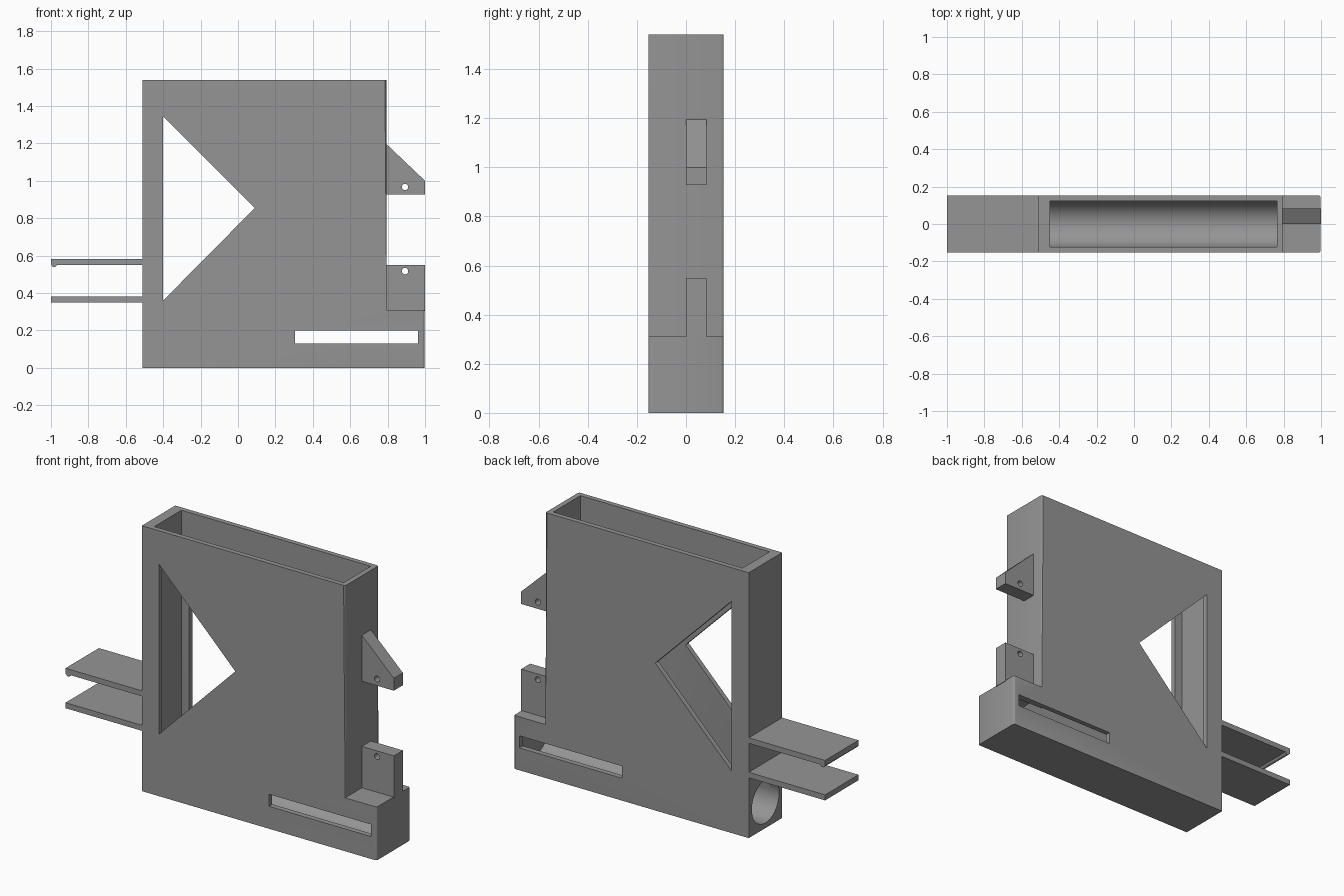
import bpy, bmesh, math
from mathutils import Matrix, Vector

if "Cube" in bpy.data.objects:
    bpy.data.objects.remove(bpy.data.objects["Cube"])

grey = bpy.data.materials.new("mid_grey")
grey.diffuse_color = (0.3, 0.3, 0.3, 1)
grey.use_nodes = True
grey.node_tree.nodes["Principled BSDF"].inputs["Base Color"].default_value = grey.diffuse_color
W = 0.153  # half depth of the body


def finish(name, bm):
    bmesh.ops.recalc_face_normals(bm, faces=bm.faces)
    me = bpy.data.meshes.new(name)
    bm.to_mesh(me)
    bm.free()
    me.materials.append(grey)
    ob = bpy.data.objects.new(name, me)
    bpy.context.collection.objects.link(ob)
    return ob


def prism(name, pts, y0, y1, round_x=()):
    """Extrude an XZ outline along y, optionally rounding edges lying on the x planes."""
    bm = bmesh.new()
    face = bm.faces.new([bm.verts.new((x, y0, z)) for x, z in pts])
    ext = bmesh.ops.extrude_face_region(bm, geom=[face])
    bmesh.ops.translate(bm, vec=(0, y1 - y0, 0),
                        verts=[v for v in ext["geom"] if isinstance(v, bmesh.types.BMVert)])
    bmesh.ops.recalc_face_normals(bm, faces=bm.faces)
    edges = [e for e in bm.edges for rx in round_x
             if all(abs(v.co.x - rx) < 1e-4 for v in e.verts)
             and abs(e.verts[0].co.z - e.verts[1].co.z) > 0.1]
    if edges:
        bmesh.ops.bevel(bm, geom=edges, offset=0.01, segments=3, profile=0.5, affect='EDGES')
    return finish(name, bm)


def rect(x0, x1, z0, z1):
    return [(x0, z0), (x1, z0), (x1, z1), (x0, z1)]


def cylinder(name, a, b, r, segments):
    a, b = Vector(a), Vector(b)
    bm = bmesh.new()
    rot = (b - a).to_track_quat('Z', 'Y').to_matrix().to_4x4()
    bmesh.ops.create_cone(bm, cap_ends=True, segments=segments, radius1=r, radius2=r,
                          depth=(b - a).length, matrix=Matrix.Translation((a + b) / 2) @ rot)
    return finish(name, bm)


def cut(ob, *cutters):
    for c in cutters:
        m = ob.modifiers.new(c.name, 'BOOLEAN')
        m.operation, m.solver, m.object = 'DIFFERENCE', 'EXACT', c
    dg = bpy.context.evaluated_depsgraph_get()
    me = bpy.data.meshes.new_from_object(ob.evaluated_get(dg))
    ob.modifiers.clear()
    ob.data = me
    for c in cutters:
        bpy.data.objects.remove(c)
    bpy.ops.object.select_all(action='DESELECT')
    ob.select_set(True)
    bpy.context.view_layer.objects.active = ob
    bpy.ops.object.shade_smooth_by_angle(angle=math.radians(35))


# Hollow magazine body with a foot on the right
body = prism("body", [(-0.51, 0), (0.997, 0), (0.997, 0.31), (0.795, 0.31),
                      (0.795, 1.54), (-0.51, 1.54)], -W, W, round_x=(0.795, 0.997))
cut(body,
    prism("hopper_cavity", rect(-0.45, 0.765, 0.155, 1.7), -0.124, 0.124),
    cylinder("bore", (-0.6, 0, 0.155), (0.967, 0, 0.155), 0.125, 64),
    prism("triangle_window", [(-0.4, 0.36), (0.09, 0.855), (-0.4, 1.345)], -0.3, 0.3),
    prism("slot", rect(0.305, 0.962, 0.13, 0.2), -0.3, 0.3))

# Drilled lugs on the right
lugs = [("upper_lug", [(0.79, 0.928), (1, 0.928), (1, 1.0), (0.79, 1.2)], 0.967),
        ("lower_lug", rect(0.79, 1.0, 0.305, 0.55), 0.517)]
for name, outline, hole_z in lugs:
    lug = prism(name, outline, 0.0, 0.083)
    cut(lug, cylinder("pin_hole", (0.893, -0.1, hole_z), (0.893, 0.2, hole_z), 0.017, 24))

# Flat arms on the left, with a small catch under the upper one
for name, z in (("upper_arm", 0.55), ("lower_arm", 0.35)):
    prism(name, rect(-1, -0.505, z, z + 0.032), -W, W)
cylinder("catch_ridge", (-0.983, -W, 0.552), (-0.983, W, 0.552), 0.014, 16)
